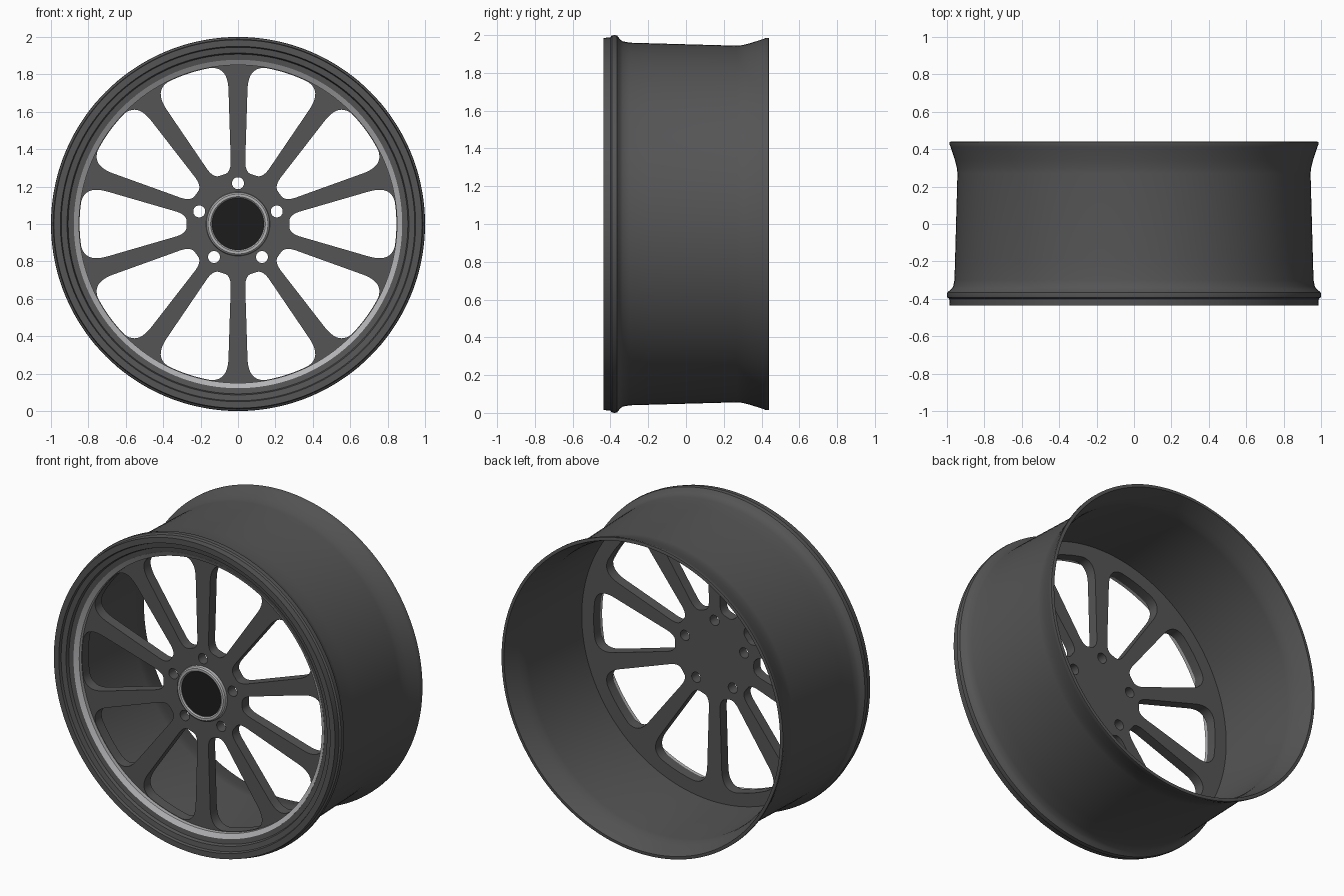
import bpy, bmesh
from math import sin, cos, pi, radians, sqrt

if "Cube" in bpy.data.objects:
    bpy.data.objects.remove(bpy.data.objects["Cube"])


def material(name, v):
    m = bpy.data.materials.new(name)
    m.diffuse_color = (v, v, v * 1.03, 1)
    m.use_nodes = True
    m.node_tree.nodes["Principled BSDF"].inputs["Base Color"].default_value = m.diffuse_color
    return m


DARK = material("dark_grey", 0.09)
LIGHT = material("light_grey", 0.45)
BLACK = material("near_black", 0.012)


def smooth(ob, angle=28):
    bpy.ops.object.select_all(action='DESELECT')
    ob.select_set(True)
    bpy.context.view_layer.objects.active = ob
    bpy.ops.object.shade_smooth_by_angle(angle=radians(angle))


def lathe(name, profile, mat, n=144):
    """Revolve a closed (y, radius) profile about the wheel axis at z = 1."""
    bm = bmesh.new()
    rings = []
    for i in range(n):
        a = 2 * pi * i / n
        rings.append([bm.verts.new((r * cos(a), y, 1 + r * sin(a))) for y, r in profile])
    k = len(profile)
    for i in range(n):
        p, q = rings[i], rings[(i + 1) % n]
        for j in range(k):
            bm.faces.new((p[j], p[(j + 1) % k], q[(j + 1) % k], q[j]))
    bmesh.ops.recalc_face_normals(bm, faces=bm.faces)
    me = bpy.data.meshes.new(name)
    bm.to_mesh(me)
    bm.free()
    me.materials.append(mat)
    ob = bpy.data.objects.new(name, me)
    bpy.context.collection.objects.link(ob)
    smooth(ob)
    return ob


# Rim barrel with stepped front lip and flared rear edge
lathe("rim_barrel", [
    (-0.436, 0.985), (-0.40, 0.988), (-0.393, 0.998), (-0.38, 1.0), (-0.365, 0.998),
    (-0.35, 0.978), (-0.335, 0.967), (-0.30, 0.96), (-0.2, 0.957), (0.27, 0.944),
    (0.30, 0.947), (0.34, 0.957), (0.41, 0.98), (0.425, 0.986), (0.438, 0.986),
    (0.44, 0.981), (0.44, 0.967), (0.425, 0.962), (0.34, 0.936), (0.30, 0.927),
    (0.27, 0.924), (-0.285, 0.93), (-0.285, 0.87), (-0.37, 0.87), (-0.39, 0.875),
    (-0.395, 0.908), (-0.415, 0.914), (-0.42, 0.945), (-0.436, 0.95)], DARK)

# Bright trim ring around the spokes
lathe("trim_ring", [(-0.392, 0.878), (-0.375, 0.85), (-0.34, 0.85), (-0.34, 0.878)], LIGHT)

# Bright hub ring
lathe("hub_ring", [(-0.345, 0.172), (-0.368, 0.168), (-0.375, 0.16), (-0.375, 0.146),
                   (-0.368, 0.139), (-0.34, 0.139), (-0.34, 0.172)], LIGHT, 96)

# Dark centre cap
bpy.ops.mesh.primitive_cylinder_add(vertices=96, radius=0.142, depth=0.03,
                                    location=(0, -0.35, 1), rotation=(pi / 2, 0, 0))
cap = bpy.context.object
cap.name = "centre_cap"
cap.data.materials.append(BLACK)
smooth(cap)


# Spoke disc: 2D outline with ten windows and five bolt holes
def circle(r, n, cx=0, cy=0):
    return [(cx + r * cos(2 * pi * i / n), cy + r * sin(2 * pi * i / n)) for i in range(n)]


def corner(a, b, c, n=10):
    return [tuple((1 - t) ** 2 * p + 2 * t * (1 - t) * q + t * t * s
                  for p, q, s in zip(a, b, c)) for t in (i / n for i in range(n + 1))]


half = corner((0.275, 0.015), (0.275, 0.05), (0.335, 0.068))
half += corner((0.70, 0.174), (0.815, 0.207), (sqrt(0.847 ** 2 - 0.12 ** 2), 0.12))
half += [(sqrt(0.847 ** 2 - v * v), v) for v in (0.09, 0.06, 0.03)]
window = half + [(0.847, 0)] + [(u, -v) for u, v in reversed(half)]

outlines = [circle(0.9, 144)]
for i in range(10):
    a = i * pi / 5
    outlines.append([(u * cos(a) - v * sin(a), u * sin(a) + v * cos(a)) for u, v in window])
for i in range(5):
    a = pi / 2 + i * 2 * pi / 5
    outlines.append(circle(0.032, 32, 0.218 * cos(a), 0.218 * sin(a)))

cu = bpy.data.curves.new("spoke_disc", 'CURVE')
cu.dimensions = '2D'
cu.fill_mode = 'BOTH'
cu.extrude = 0.033
for pts in outlines:
    s = cu.splines.new('POLY')
    s.points.add(len(pts) - 1)
    for p, (x, y) in zip(s.points, pts):
        p.co = (x, y, 0, 1)
    s.use_cyclic_u = True
cu.materials.append(DARK)
disc = bpy.data.objects.new("spoke_disc", cu)
disc.location = (0, -0.318, 1)
disc.rotation_euler = (pi / 2, 0, 0)
bpy.context.collection.objects.link(disc)
bpy.ops.object.select_all(action='DESELECT')
disc.select_set(True)
bpy.context.view_layer.objects.active = disc
bpy.ops.object.convert(target='MESH')
disc = bpy.context.object
bm = bmesh.new()
bm.from_mesh(disc.data)
bmesh.ops.remove_doubles(bm, verts=bm.verts, dist=1e-5)
bmesh.ops.recalc_face_normals(bm, faces=bm.faces)
bm.to_mesh(disc.data)
bm.free()
smooth(disc)
